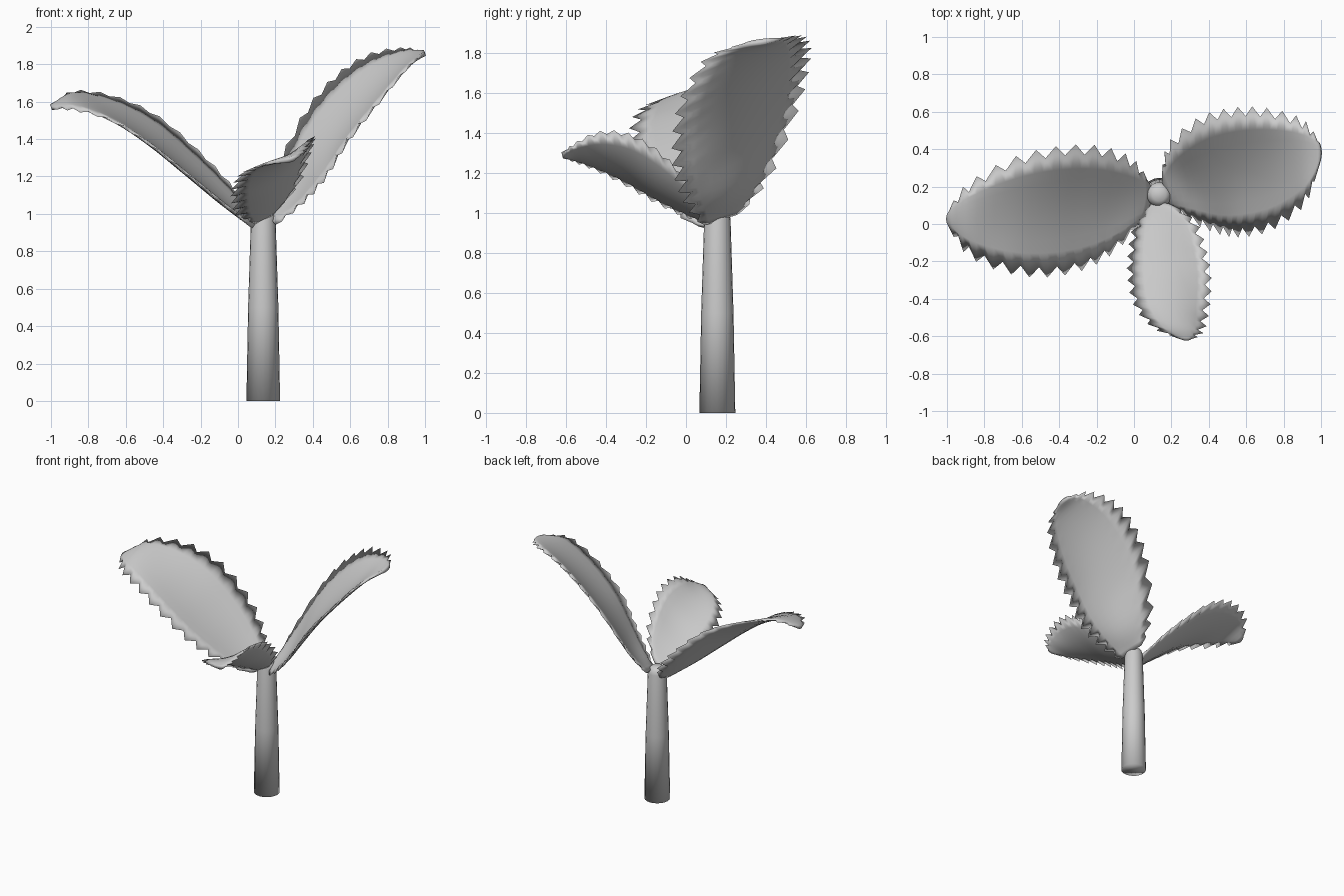
import bpy, bmesh, math
from mathutils import Vector

if "Cube" in bpy.data.objects:
    bpy.data.objects.remove(bpy.data.objects["Cube"])

grey = bpy.data.materials.new("plain_grey")
grey.diffuse_color = (0.6, 0.6, 0.6, 1)
grey.use_nodes = True
grey.node_tree.nodes["Principled BSDF"].inputs["Base Color"].default_value = grey.diffuse_color


def finish(name, bm):
    bmesh.ops.recalc_face_normals(bm, faces=bm.faces)
    mesh = bpy.data.meshes.new(name)
    bm.to_mesh(mesh)
    bm.free()
    mesh.materials.append(grey)
    for p in mesh.polygons:
        p.use_smooth = True
    obj = bpy.data.objects.new(name, mesh)
    bpy.context.collection.objects.link(obj)
    return obj


def sample(pts, t):
    """Catmull-Rom point at t in 0..1 along a rail."""
    p = [Vector(q) for q in pts]
    p = [2 * p[0] - p[1]] + p + [2 * p[-1] - p[-2]]
    s = t * (len(pts) - 1)
    i = min(int(s), len(pts) - 2)
    f = s - i
    a, b, c, d = p[i:i + 4]
    return 0.5 * (2 * b + (c - a) * f + (2 * a - 5 * b + 4 * c - d) * f * f
                  + (3 * b - a - 3 * c + d) * f ** 3)


ACROSS = (-1, -.72, -.5, -.25, 0, .25, .5, .72, 1)


def leaf(name, spine, rim_a, rim_b, teeth, tooth=0.048, thick=0.014):
    """Cupped leaf: lens-thick skin between two toothed rims."""
    bm = bmesh.new()
    rows, cols = 2 * teeth, len(ACROSS) - 1
    top, low = [], []
    for r in range(rows + 1):
        t = r / rows
        m, a, b = (sample(x, t) for x in (spine, rim_a, rim_b))
        fwd = sample(spine, min(1, t + .02)) - sample(spine, max(0, t - .02))
        side = (a - b).normalized()
        up = fwd.cross(side).normalized()
        if up.z < 0:
            up = -up
        fade = min(1, 5 * t + 0.3, 8 * (1 - t) + 0.3)
        zig = tooth * (1 if r % 2 else -0.2) * fade
        trow, lrow = [], []
        for u in ACROSS:
            # parabola through rim, spine and rim
            p = m + (a - b) * (u / 2) + ((a + b) / 2 - m) * u * u
            if abs(u) == 1:
                p += side * (zig * u)
                v = bm.verts.new(p)
                trow.append(v)
                lrow.append(v)
            else:
                h = up * thick * math.sqrt(1 - u * u)
                trow.append(bm.verts.new(p + h))
                lrow.append(bm.verts.new(p - h))
        top.append(trow)
        low.append(lrow)
    for g in (top, low):
        for r in range(rows):
            for c in range(cols):
                bm.faces.new((g[r][c], g[r][c + 1], g[r + 1][c + 1], g[r + 1][c]))
    # close the base and tip ends
    for r in (0, rows):
        for c in range(cols):
            vs = list(dict.fromkeys((top[r][c], top[r][c + 1], low[r][c + 1], low[r][c])))
            bm.faces.new(vs)
    return finish(name, bm)


# Stem: tapered lathe with rounded top
bm = bmesh.new()
profile = [(0.09, 0), (0.081, 0.5), (0.066, 0.97), (0.058, 1.0), (0.035, 1.02)]
sides = 20
rings = [[bm.verts.new((0.135 + r * math.cos(2 * math.pi * k / sides),
                        0.157 + r * math.sin(2 * math.pi * k / sides), z))
          for k in range(sides)] for r, z in profile]
for lo, hi in zip(rings, rings[1:]):
    for k in range(sides):
        j = (k + 1) % sides
        bm.faces.new((lo[k], lo[j], hi[j], hi[k]))
bm.faces.new(rings[0])
bm.faces.new(rings[-1])
finish("stem", bm)

# Long leaf to the left
leaf("left_leaf",
     [(.09, .14, .94), (-.08, .11, 1.07), (-.27, .09, 1.235), (-.47, .07, 1.4),
      (-.67, .05, 1.53), (-.87, .04, 1.61), (-1, .03, 1.57)],
     [(.07, .24, 1.0), (-.03, .32, 1.14), (-.2, .375, 1.32), (-.42, .37, 1.51),
      (-.65, .31, 1.62), (-.87, .19, 1.65), (-.99, .07, 1.585)],
     [(.05, .03, .95), (-.1, -.11, 1.08), (-.26, -.2, 1.21), (-.46, -.24, 1.37),
      (-.67, -.22, 1.5), (-.87, -.14, 1.56), (-.99, -.01, 1.565)], 13)

# Upright leaf to the right
leaf("right_leaf",
     [(.17, .18, .98), (.3, .22, 1.1), (.44, .25, 1.32), (.59, .28, 1.51),
      (.75, .31, 1.68), (.91, .35, 1.82), (1, .38, 1.86)],
     [(.15, .27, 1.0), (.2, .4, 1.19), (.35, .53, 1.51), (.52, .58, 1.72),
      (.7, .58, 1.84), (.88, .53, 1.88), (.98, .45, 1.87)],
     [(.2, .09, .94), (.33, .03, 1.06), (.46, -.02, 1.2), (.58, -.03, 1.39),
      (.74, .01, 1.59), (.9, .13, 1.78), (.98, .29, 1.85)], 14)

# Short leaf to the front
leaf("front_leaf",
     [(.14, .11, .98), (.18, .01, 1.05), (.2, -.14, 1.14), (.21, -.28, 1.22),
      (.22, -.43, 1.27), (.25, -.55, 1.295), (.28, -.62, 1.29)],
     [(.21, .1, 1.02), (.31, 0, 1.16), (.36, -.14, 1.3), (.385, -.29, 1.385),
      (.375, -.44, 1.395), (.35, -.56, 1.34), (.31, -.615, 1.3)],
     [(.08, .1, .95), (.02, -.02, 1.0), (-.005, -.16, 1.07), (-.005, -.3, 1.15),
      (.03, -.44, 1.22), (.12, -.55, 1.26), (.24, -.61, 1.28)], 13, 0.036)
